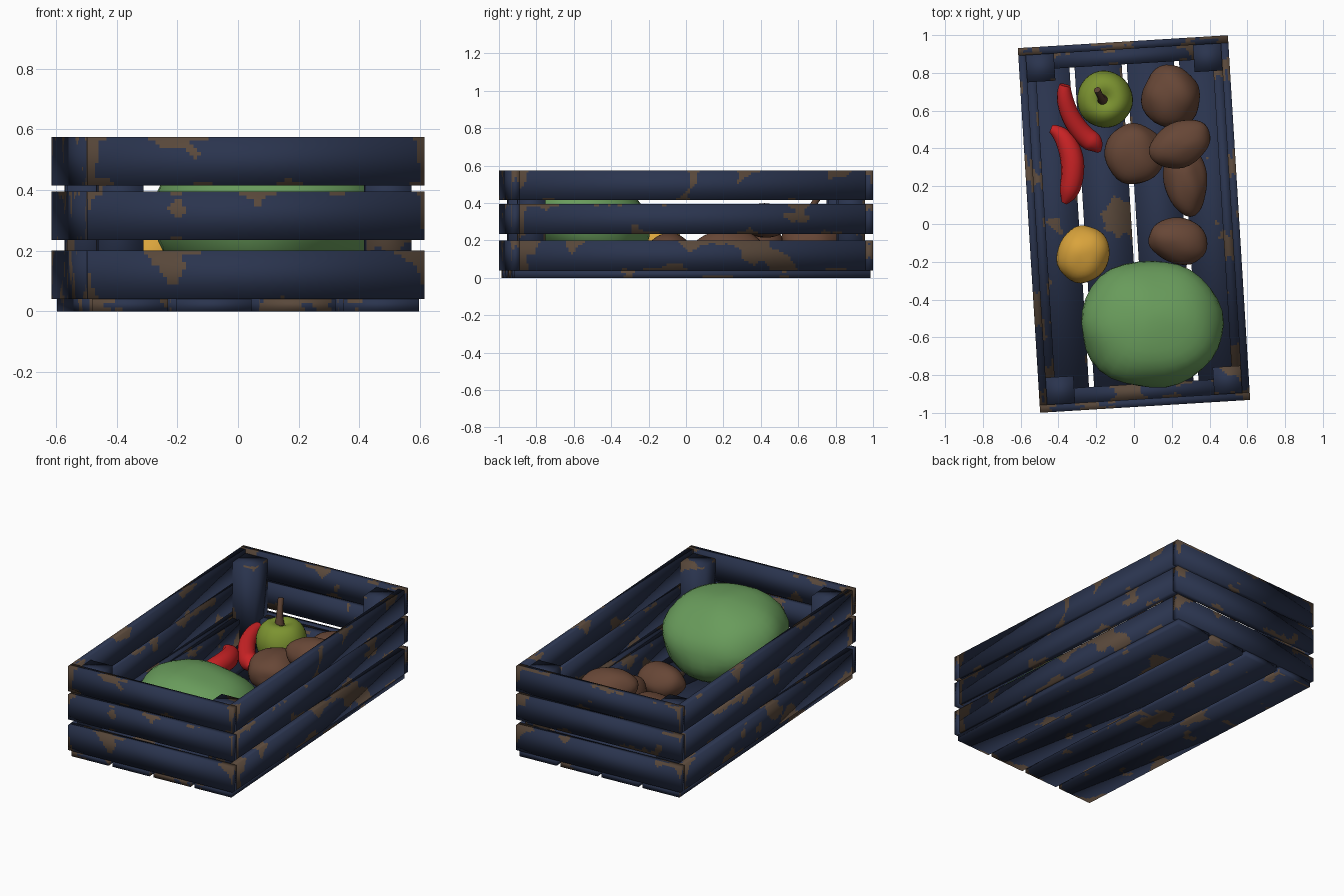
import bpy, bmesh, math
from mathutils import Vector, Matrix, noise

if "Cube" in bpy.data.objects:
    bpy.data.objects.remove(bpy.data.objects["Cube"])


def mat(name, r, g, b):
    m = bpy.data.materials.new(name)
    m.diffuse_color = (r, g, b, 1)
    m.use_nodes = True
    m.node_tree.nodes["Principled BSDF"].inputs["Base Color"].default_value = m.diffuse_color
    return m


NAVY = mat("navy_paint", 0.023, 0.034, 0.076)
WOOD = mat("worn_wood", 0.10, 0.065, 0.043)
MELON = mat("melon_green", 0.14, 0.33, 0.105)
YELLOW = mat("yellow", 0.70, 0.37, 0.045)
APPLE = mat("apple_green", 0.20, 0.29, 0.03)
BROWN = mat("potato_brown", 0.135, 0.062, 0.037)
RED = mat("chilli_red", 0.58, 0.016, 0.018)
STEM = mat("stem_brown", 0.10, 0.05, 0.03)

YAW = math.radians(3.5)
TURN = Matrix.Rotation(YAW, 3, 'Z')
HX, HY, T = 0.557, 0.967, 0.04
CELL = 0.0125
count = 0


def link(name, me, mats):
    ob = bpy.data.objects.new(name, me)
    bpy.context.collection.objects.link(ob)
    for m in mats:
        me.materials.append(m)
    return ob


def plank(name, loc, size):
    """Painted board with soft shading; paint is chipped near edges and ends."""
    global count
    count += 1
    off = Vector((count * 7.3, count * 3.1, count * 1.7))
    h = Vector(size) / 2
    n = [max(1, round(s / CELL)) for s in size]
    long_axis = max(range(3), key=lambda a: size[a])
    verts, index, faces, worn = [], {}, [], []

    def vid(k):
        if k not in index:
            index[k] = len(verts)
            verts.append(Vector([size[a] * (k[a] / n[a] - 0.5) for a in range(3)]))
        return index[k]

    for a in range(3):
        b, c = (a + 1) % 3, (a + 2) % 3
        for side in (0, n[a]):
            for i in range(n[b]):
                for j in range(n[c]):
                    quad = []
                    for di, dj in ((0, 0), (1, 0), (1, 1), (0, 1)):
                        k = [0, 0, 0]
                        k[a], k[b], k[c] = side, i + di, j + dj
                        quad.append(vid(tuple(k)))
                    if side == 0:
                        quad.reverse()
                    faces.append(quad)
                    p = (verts[quad[0]] + verts[quad[2]]) / 2
                    d = sorted(h[x] - abs(p[x]) for x in range(3))[1]
                    de = h[long_axis] - abs(p[long_axis])
                    w = noise.noise(p * 6 + off) + 0.3 * noise.noise(p * 19 + off)
                    w += 0.36 * math.exp(-d / 0.014)
                    if a != long_axis:
                        w += 0.35 * math.exp(-de / 0.03)
                    worn.append(1 if w > 0.5 else 0)
    me = bpy.data.meshes.new(name)
    me.from_pydata(verts, [], faces)
    ob = link(name, me, (NAVY, WOOD))
    me.polygons.foreach_set("material_index", worn)
    me.polygons.foreach_set("use_smooth", [True] * len(faces))
    me.update()
    # pillow-like normals over the whole board
    me.normals_split_custom_set_from_vertices(
        [Vector([v[x] / h[x] for x in range(3)]).normalized() for v in verts])
    ob.location = TURN @ Vector(loc)
    ob.rotation_euler.z = YAW
    return ob


# floor boards
for i in range(4):
    plank("floor_board", ((i - 1.5) * 0.277, 0, 0.02), (0.250, 1.91, 0.04))

# three tiers of wall slats
for z in (0.12, 0.315, 0.495):
    for s in (-1, 1):
        plank("end_slat", (0, s * (HY - T / 2), z), (2 * HX, T, 0.16))
        plank("side_slat", (s * (HX - T / 2), 0, z), (T, 2 * (HY - T), 0.16))

# corner posts and the low frame between them
for sx in (-1, 1):
    for sy in (-1, 1):
        plank("corner_post", (sx * (HX - T - 0.074), sy * (HY - T - 0.072), 0.295),
              (0.148, 0.144, 0.51))
    plank("side_cleat", (sx * (HX - T - 0.024), 0, 0.117), (0.048, 1.57, 0.154))
    plank("end_cleat", (0, sx * (HY - T - 0.04), 0.117), (0.74, 0.08, 0.154))


def blob(name, loc, radii, m, rot=(0, 0, 0), lump=0.06, freq=1.3, seed=0, dimple=0.0):
    """Lumpy smooth ellipsoid, optionally dimpled at its top and bottom."""
    bm = bmesh.new()
    bmesh.ops.create_uvsphere(bm, u_segments=32, v_segments=20, radius=1)
    off = Vector((seed * 5.1, seed * 2.7, seed * 9.2))
    for v in bm.verts:
        p = v.co.copy()
        r = 1 + lump * noise.noise(p * freq + off)
        if dimple:
            r -= dimple * math.exp(-((1 - abs(p.z)) / 0.12))
        v.co = Vector([p[i] * r * radii[i] for i in range(3)])
    for f in bm.faces:
        f.smooth = True
    me = bpy.data.meshes.new(name)
    bm.to_mesh(me)
    bm.free()
    ob = link(name, me, (m,))
    ob.location = loc
    ob.rotation_euler = [math.radians(a) for a in rot]
    return ob


def tube(name, pts, depth, m):
    """Tapered curved tube through (x, y, z, radius) points."""
    cu = bpy.data.curves.new(name, 'CURVE')
    cu.dimensions = '3D'
    cu.bevel_depth = depth
    cu.bevel_resolution = 4
    cu.use_fill_caps = True
    sp = cu.splines.new('NURBS')
    sp.points.add(len(pts) - 1)
    for q, (x, y, z, r) in zip(sp.points, pts):
        q.co = (x, y, z, 1)
        q.radius = r
    sp.order_u = 3
    sp.use_endpoint_u = True
    sp.resolution_u = 6
    return link(name, cu, (m,))


# big melon and yellow fruit
blob("melon", (0.095, -0.53, 0.305), (0.385, 0.345, 0.25), MELON, (-14, 0, 0), 0.07, 1.4, 3)
blob("yellow_fruit", (-0.27, -0.16, 0.172), (0.137, 0.153, 0.132), YELLOW, (0, 0, -15), 0.07, 1.3, 5)

# green apple with stem
blob("apple", (-0.155, 0.66, 0.195), (0.147, 0.15, 0.155), APPLE, (0, 0, 0), 0.04, 1.2, 2, 0.4)
tube("apple_stem", [(-0.165, 0.655, 0.25, 2.0), (-0.17, 0.66, 0.32, 1.3),
                    (-0.175, 0.67, 0.38, 0.9), (-0.195, 0.71, 0.435, 1.0)], 0.018, STEM)

# potatoes: position, radii, turn
for i, (loc, rad, rot) in enumerate((
        ((0.197, 0.675, 0.185), (0.158, 0.167, 0.145), (0, 0, 10)),
        ((0.0, 0.37, 0.16), (0.155, 0.167, 0.12), (0, 0, 20)),
        ((0.245, 0.42, 0.305), (0.172, 0.12, 0.092), (0, 0, 24)),
        ((0.27, 0.24, 0.15), (0.115, 0.195, 0.11), (0, 0, 8)),
        ((0.235, -0.09, 0.14), (0.162, 0.12, 0.10), (0, 0, -14)))):
    blob("potato", loc, rad, BROWN, rot, 0.10, 1.2, i + 11)

# chillies
tube("chilli_back", [(-0.365, 0.735, 0.20, 0.6), (-0.375, 0.69, 0.19, 0.85), (-0.34, 0.57, 0.16, 1.0),
                     (-0.27, 0.47, 0.13, 1.1), (-0.20, 0.42, 0.12, 1.15),
                     (-0.185, 0.38, 0.12, 0.2)], 0.05, RED)
tube("chilli_front", [(-0.44, 0.505, 0.13, 0.4), (-0.38, 0.48, 0.13, 0.9), (-0.325, 0.36, 0.14, 1.15),
                      (-0.325, 0.24, 0.14, 1.1), (-0.35, 0.15, 0.13, 0.9),
                      (-0.37, 0.11, 0.13, 0.25)], 0.055, RED)
